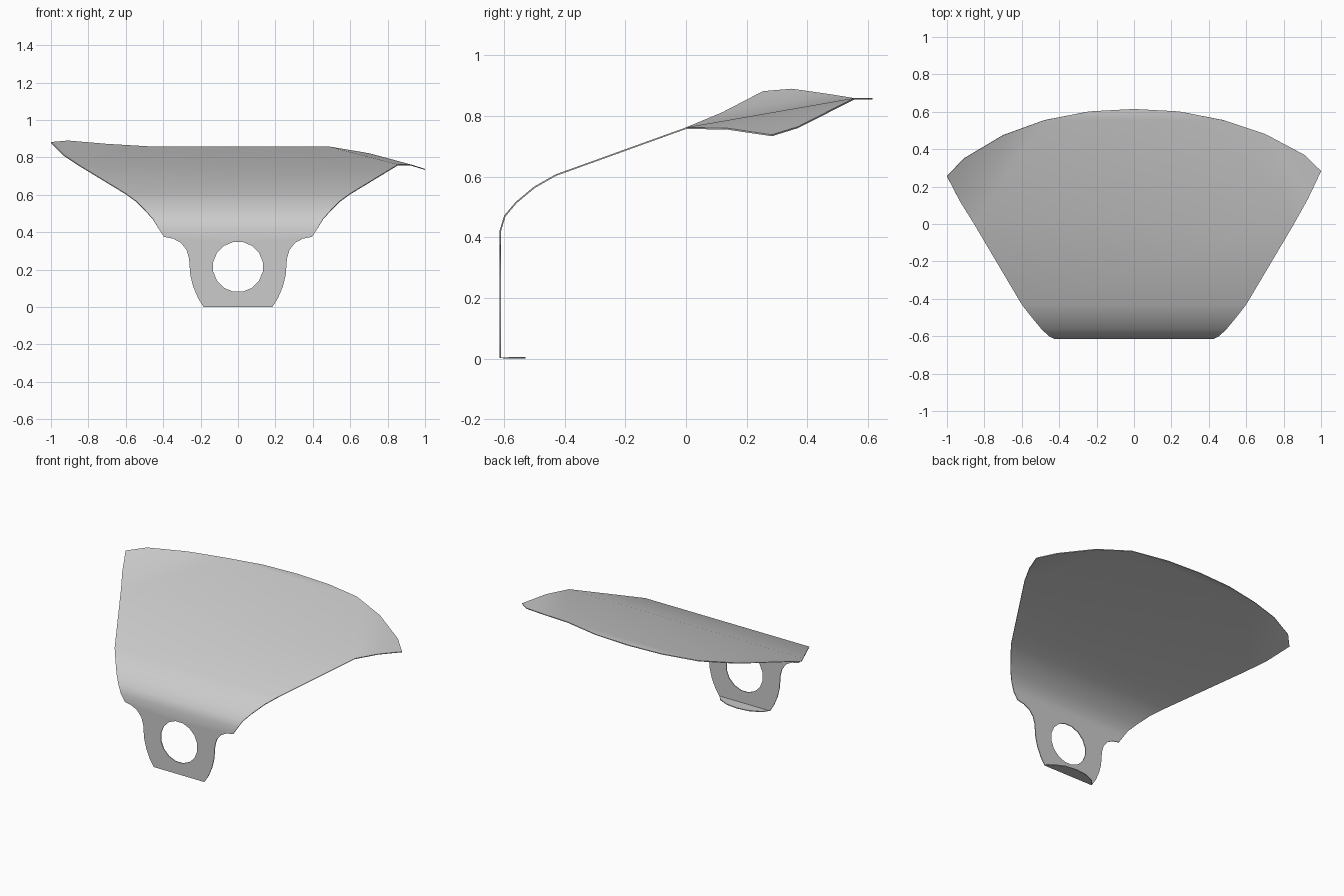
import bpy
import bmesh
from math import cos, sin, pi, radians

cube = bpy.data.objects.get("Cube")
if cube:
    bpy.data.objects.remove(cube, do_unlink=True)

grey = bpy.data.materials.new("light grey")
grey.use_nodes = True
colour = (0.6, 0.6, 0.6, 1)
grey.diffuse_color = colour
grey.node_tree.nodes["Principled BSDF"].inputs["Base Color"].default_value = colour

FRONT = -0.613
THICK = 0.005
bm = bmesh.new()


def chain(points):
    return [bm.verts.new(p) for p in points]


# Curved blade: half width, y, z of each row from the mount upward
rows = [(0.425, FRONT, 0.42), (0.455, -0.598, 0.47), (0.495, -0.56, 0.515),
        (0.545, -0.5, 0.565), (0.6, -0.43, 0.605), (0.855, 0, 0.76),
        (0.48, 0.555, 0.857)]
left = chain((w, y, z) for w, y, z in rows)
right = chain((-w, y, z) for w, y, z in rows)
for i in range(len(rows) - 1):
    bm.faces.new((right[i], left[i], left[i + 1], right[i + 1]))

# Flat rear rim
rim = chain((x, y, 0.857) for x, y in ((0.24, 0.602), (0, 0.615), (-0.24, 0.602)))
bm.faces.new([right[-1], left[-1]] + rim)


# Side wings: the left one bends down, the right one bends up
def wing(inner, outer, points):
    a, b, c, d = chain(points)
    bm.faces.new((inner, a, d, outer))
    bm.faces.new((a, b, c, d))


wing(left[-2], left[-1], [(0.93, 0.135, 0.758), (1, 0.283, 0.736),
                          (0.91, 0.37, 0.763), (0.7, 0.482, 0.82)])
wing(right[-2], right[-1], [(-0.93, 0.12, 0.81), (-1, 0.255, 0.88),
                            (-0.91, 0.35, 0.888), (-0.7, 0.475, 0.87)])

# Mounting plate with a round hole
side = [(0.395, 0.375), (0.345, 0.365), (0.305, 0.343), (0.275, 0.305),
        (0.262, 0.26), (0.255, 0.17), (0.24, 0.11), (0.215, 0.05),
        (0.185, THICK / 2)]
plate_l = chain((x, FRONT, z) for x, z in side)
plate_r = chain((-x, FRONT, z) for x, z in side)
outline = [left[0]] + plate_l + plate_r[::-1] + [right[0]]
SIDES = 16
hole = chain((0.135 * cos(2 * pi * (i + 0.5) / SIDES), FRONT,
              0.215 + 0.135 * sin(2 * pi * (i + 0.5) / SIDES))
             for i in range(SIDES))
edges = []
for loop in (outline, hole):
    for a, b in zip(loop, loop[1:] + loop[:1]):
        edges.append(bm.edges.get((a, b)) or bm.edges.new((a, b)))
bmesh.ops.triangle_fill(bm, edges=edges, use_beauty=True, normal=(0, -1, 0))

# Curved lip at the foot of the plate
arc = chain((x, y, THICK / 2) for x, y in (
    (0.15, -0.572), (0.08, -0.54), (0, -0.53), (-0.08, -0.54), (-0.15, -0.572)))
bm.faces.new([plate_r[-1], plate_l[-1]] + arc)

bmesh.ops.recalc_face_normals(bm, faces=bm.faces[:])
mesh = bpy.data.meshes.new("curved_shield")
bm.to_mesh(mesh)
bm.free()
mesh.materials.append(grey)
shield = bpy.data.objects.new("curved_shield", mesh)
bpy.context.collection.objects.link(shield)

# Thin sheet thickness, then smooth shading with sharp borders
solid = shield.modifiers.new("sheet_thickness", "SOLIDIFY")
solid.thickness = THICK
solid.offset = 0
bpy.ops.object.select_all(action="DESELECT")
shield.select_set(True)
bpy.context.view_layer.objects.active = shield
bpy.ops.object.modifier_apply(modifier=solid.name)
bpy.ops.object.shade_smooth_by_angle(angle=radians(45))
